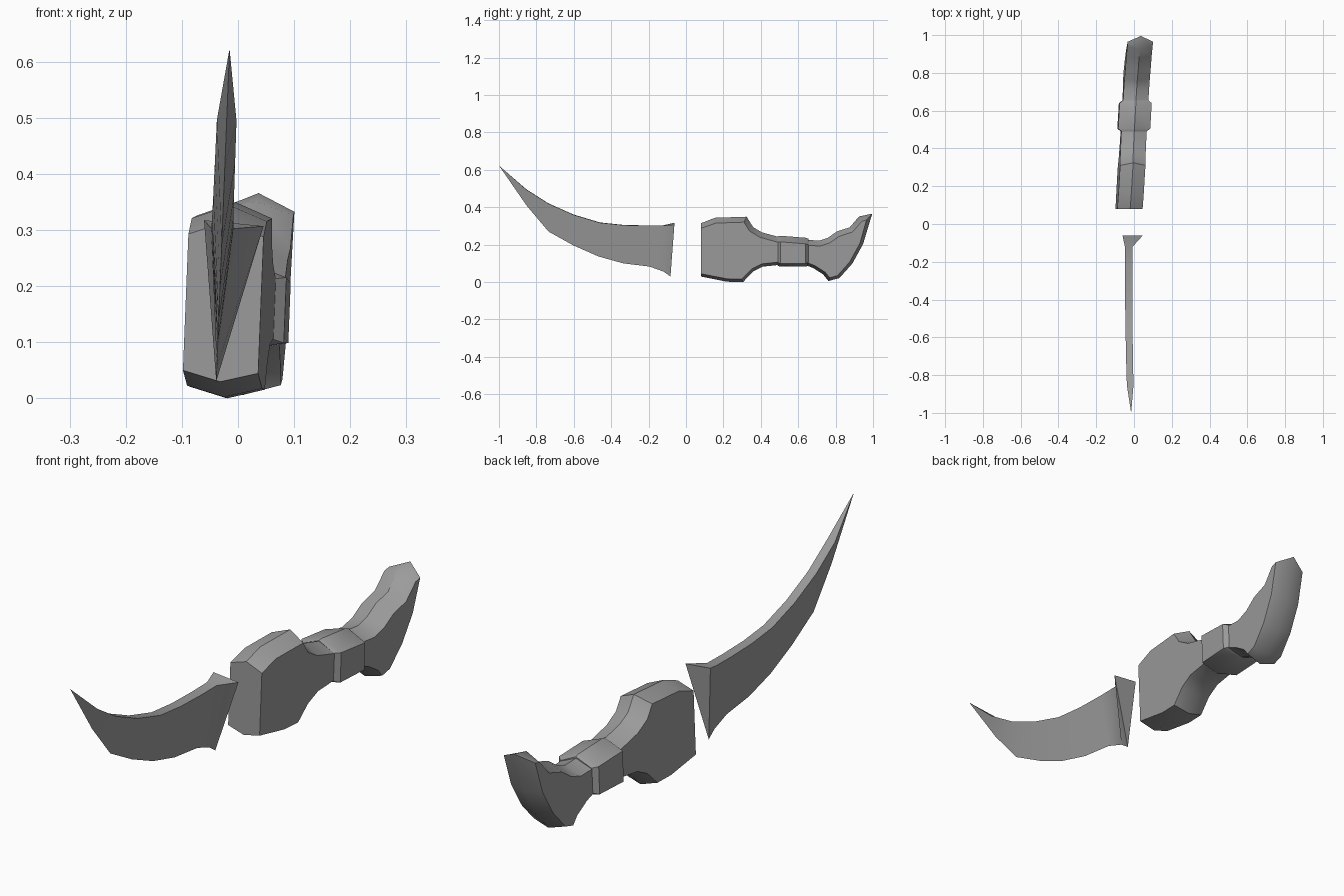
import bpy
import bmesh
import math
from mathutils import Vector

default_cube = bpy.data.objects.get("Cube")
if default_cube:
    bpy.data.objects.remove(default_cube, do_unlink=True)

# One plain grey for the whole weapon
grey = bpy.data.materials.new("plain grey")
grey.use_nodes = True
colour = (0.33, 0.33, 0.33, 1)
grey.diffuse_color = colour
grey.node_tree.nodes["Principled BSDF"].inputs["Base Color"].default_value = colour


def finish(name, bm, smooth_angle=40):
    """Clean the mesh, link it and smooth its soft edges."""
    bmesh.ops.recalc_face_normals(bm, faces=bm.faces)
    mesh = bpy.data.meshes.new(name)
    bm.to_mesh(mesh)
    bm.free()
    mesh.materials.append(grey)
    obj = bpy.data.objects.new(name, mesh)
    bpy.context.collection.objects.link(obj)
    bpy.ops.object.select_all(action="DESELECT")
    obj.select_set(True)
    bpy.context.view_layer.objects.active = obj
    bpy.ops.object.shade_smooth_by_angle(angle=math.radians(smooth_angle))
    return obj


def handle_point(side, y, z):
    """Place a point on the handle, which is slightly turned and rolled."""
    centre = -0.025 + 0.06 * (y - 0.1) + 0.04 * (z - 0.17)
    return (centre + side, y, z - 0.04 * side)


def bridge(bm, first, second):
    """Join two closed rings of vertices with quads."""
    count = len(first)
    for i in range(count):
        j = (i + 1) % count
        bm.faces.new((first[i], first[j], second[j], second[i]))


def ridge_outline(outline, top_count, top_rise, bottom_rise):
    """Offset an open outline outwards, with mitred corners."""
    points = [Vector(p) for p in outline]
    result = []
    for i, point in enumerate(points):
        normals = []
        for a, b in ((i - 1, i), (i, i + 1)):
            if a >= 0 and b < len(points):
                step = (points[b] - points[a]).normalized()
                normals.append(Vector((-step.y, step.x)))
        mean = sum(normals, Vector((0, 0))).normalized()
        rise = top_rise if i < top_count else bottom_rise
        offset = mean * rise / max(mean.dot(normals[0]), 0.6)
        if i in (0, len(points) - 1):
            offset.x = 0
        result.append(point + offset)
    return result


# Handle: flat cheeks with a ridged back and belly
top_edge = [(.08, .29), (.16, .318), (.31, .323), (.34, .275), (.395, .242),
            (.5, .213), (.65, .2), (.715, .195), (.77, .213), (.82, .248),
            (.89, .27), (.94, .328), (.965, .335)]
bottom_edge = [(.93, .21), (.875, .11), (.81, .037), (.768, .026), (.745, .055),
               (.69, .09), (.64, .11), (.5, .11), (.405, .1), (.35, .072),
               (.297, .018), (.22, .02), (.08, .047)]
cheek = top_edge + bottom_edge
ridge = ridge_outline(cheek, len(top_edge), 0.026, 0.018)

bm = bmesh.new()
half_width = 0.067
left = [bm.verts.new(handle_point(half_width, y, z)) for y, z in cheek]
middle = [bm.verts.new(handle_point(0, y, z)) for y, z in ridge]
right = [bm.verts.new(handle_point(-half_width, y, z)) for y, z in cheek]
bridge(bm, left, middle)
bridge(bm, middle, right)
bm.faces.new(left)
bm.faces.new(right)
finish("handle", bm)

# Grip band: a wider six-sided collar with bevelled rims
bm = bmesh.new()
rings = []
for y, grow in ((.49, 0), (.505, 1), (.64, 1), (.655, 0)):
    width = 0.066 + 0.019 * grow
    high = 0.215 - 0.08 * (y - 0.5) + 0.004 * grow
    low = 0.108 - 0.006 * grow
    section = [(-width, low), (0, low - 0.02), (width, low),
               (width, high), (0, high + 0.029), (-width, high)]
    rings.append([bm.verts.new(handle_point(x, y, z)) for x, z in section])
for first, second in zip(rings, rings[1:]):
    bridge(bm, first, second)
bm.faces.new(rings[0])
bm.faces.new(rings[-1])
finish("grip_band", bm, 30)


# Blade: wedge sections with a flat spine, a cutting edge and a flared root
def blade_centre(z):
    return -0.028 + 0.04 * (z - 0.3)


spine = [(-.062, .312), (-.12, .303), (-.21, .302), (-.335, .305), (-.46, .318),
         (-.6, .36), (-.735, .42), (-.853, .495)]
cutting_edge = [(-.083, .03), (-.12, .056), (-.195, .083), (-.335, .1),
                (-.468, .137), (-.6, .195), (-.735, .27), (-.853, .41)]

bm = bmesh.new()
rings = []
for i, (back, front) in enumerate(zip(spine, cutting_edge)):
    root = i == 0
    width = 0.053 if root else 0.021 - 0.0005 * i
    centre = blade_centre(back[1]) + (0.02 if root else 0)
    tilt = 0.1 if root else 0.04
    corners = [(centre - width, back[0], back[1] + tilt * width),
               (centre + width, back[0], back[1] - tilt * width),
               (blade_centre(front[1]), *front)]
    rings.append([bm.verts.new(c) for c in corners])
for first, second in zip(rings, rings[1:]):
    bridge(bm, first, second)
bm.faces.new(rings[0])
tip_height = 0.623
tip = bm.verts.new((blade_centre(tip_height), -1, tip_height))
for i in range(3):
    bm.faces.new((rings[-1][i], rings[-1][(i + 1) % 3], tip))
finish("blade", bm)
